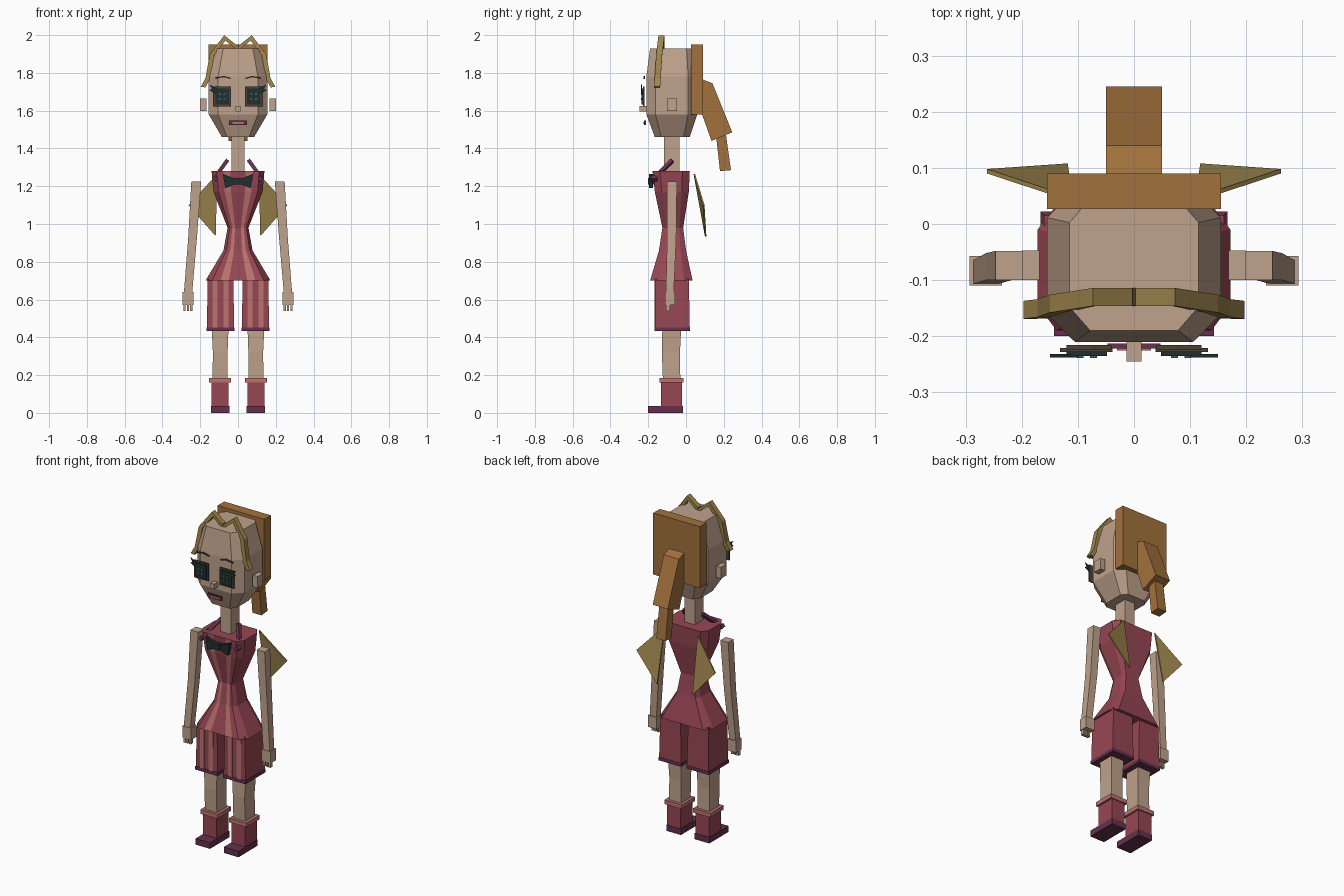
import bpy, bmesh
from mathutils import Vector

cube = bpy.data.objects.get("Cube")
if cube:
    bpy.data.objects.remove(cube, do_unlink=True)


def material(name, r, g, b):
    m = bpy.data.materials.new(name)
    m.use_nodes = True
    m.diffuse_color = (r, g, b, 1)
    m.node_tree.nodes["Principled BSDF"].inputs["Base Color"].default_value = (r, g, b, 1)
    return m


SKIN = material("skin", .52, .36, .26)
HAIR = material("brown hair", .36, .165, .045)
GOLD = material("gold", .35, .24, .075)
RED = material("red cloth", .31, .062, .085)
PINK = material("pink trim", .50, .17, .16)
PLUM = material("plum", .13, .03, .075)
DARK = material("dark green", .015, .028, .028)
UMBER = material("dark umber", .07, .055, .035)
TEAL = material("teal", .05, .11, .10)


def finish(name, bm, mats):
    bmesh.ops.recalc_face_normals(bm, faces=bm.faces)
    me = bpy.data.meshes.new(name)
    bm.to_mesh(me)
    bm.free()
    for m in mats:
        me.materials.append(m)
    ob = bpy.data.objects.new(name, me)
    bpy.context.collection.objects.link(ob)
    return ob


def loft(name, rings, mats, rule=lambda j: 0):
    """Skin a stack of equal point rings; rule gives the material per column."""
    bm = bmesh.new()
    vs = [[bm.verts.new(p) for p in ring] for ring in rings]
    n = len(vs[0])
    for a, b in zip(vs, vs[1:]):
        for j in range(n):
            k = (j + 1) % n
            bm.faces.new((a[j], a[k], b[k], b[j])).material_index = rule(j)
    bm.faces.new(vs[0])
    bm.faces.new(vs[-1])
    return finish(name, bm, mats)


def rect(z, x0, x1, y0, y1):
    return [(x0, y0, z), (x1, y0, z), (x1, y1, z), (x0, y1, z)]


def octagon(z, hx, y0, y1, front=.68, cut=.18, splits=()):
    """Chamfered rectangle ring, its front edge split at the given fractions."""
    f, c = hx * front, (y1 - y0) * cut
    pts = [(s * f, y0, z) for s in (-1, *splits, 1)]
    return pts + [(hx, y0 + c, z), (hx, y1 - c, z), (f, y1, z),
                  (-f, y1, z), (-hx, y1 - c, z), (-hx, y0 + c, z)]


def box(name, x, y, z, mat):
    return loft(name, [rect(h, *x, *y) for h in z], [mat])


def plate(name, pts, y0, y1, mat):
    """Extrude an x-z outline along y."""
    return loft(name, [[(px, y, pz) for px, pz in pts] for y in (y0, y1)], [mat])


def side_plate(name, pts, hx, mat):
    """Extrude a y-z outline along x."""
    return loft(name, [[(x, py, pz) for py, pz in pts] for x in (-hx, hx)], [mat])


def bar(name, p, q, t, mat):
    p, q = Vector(p), Vector(q)
    d = (q - p).normalized()
    u = d.cross(Vector((0, 1, 0))).normalized() * t
    v = d.cross(u).normalized() * t
    return loft(name, [[c + u + v, c - u + v, c - u - v, c + u - v] for c in (p, q)], [mat])


# Head, neck and face
loft("head", [octagon(1.46, .085, -.165, .02), octagon(1.58, .155, -.21, .06),
              octagon(1.78, .155, -.21, .06), octagon(1.93, .115, -.19, .045)], [SKIN])
box("neck", (-.034, .034), (-.117, -.035), (1.27, 1.47), SKIN)
box("nose", (-.013, .013), (-.245, -.208), (1.595, 1.625), SKIN)
box("mouth", (-.047, .047), (-.222, -.213), (1.523, 1.547), PLUM)
box("lips", (-.03, .03), (-.225, -.221), (1.53, 1.539), PINK)

# Hair block and ponytail
box("hair_back", (-.155, .155), (.027, .09), (1.58, 1.95), HAIR)
side_plate("ponytail_top", [(.085, 1.58), (.088, 1.765), (.14, 1.745),
                            (.245, 1.485), (.135, 1.44)], .05, HAIR)
side_plate("ponytail_tip", [(.16, 1.46), (.212, 1.47), (.238, 1.285), (.18, 1.28)], .03, HAIR)

# Striped bodice with flared hem
STRIPES = (-.68, -.35, .35, .68)
body = [(.70, .172, -.19, .035), (.86, .077, -.143, .0), (.98, .055, -.125, -.015),
        (1.17, .13, -.165, .015), (1.28, .14, -.177, .02)]
loft("bodice", [octagon(z, hx, a, b, .8, .2, STRIPES) for z, hx, a, b in body],
     [RED, PINK], lambda j: 1 if j in (1, 3) else 0)

# Bow tie
plate("bow_tie", [(-.08, 1.265), (-.015, 1.24), (.015, 1.24), (.08, 1.265),
                  (.068, 1.19), (.015, 1.21), (-.015, 1.21), (-.068, 1.19)], -.195, -.175, DARK)
box("bow_knot", (-.016, .016), (-.2, -.17), (1.208, 1.243), DARK)

for tag, s in (("left", 1), ("right", -1)):
    def sx(a, b):
        return (s * a, s * b)

    def flip(pts):
        return [(s * x, z) for x, z in pts]

    box(tag + "_ear", sx(.168, .2), (-.1, -.047), (1.597, 1.665), SKIN)

    # Square button eye with frame, four holes and lashes
    box(tag + "_eye_frame", sx(.038, .132), (-.228, -.221), (1.622, 1.727), UMBER)
    box(tag + "_eye", sx(.048, .12), (-.235, -.228), (1.632, 1.717), DARK)
    for x in (.072, .096):
        for z in (1.662, 1.688):
            box(tag + "_eye_hole", sx(x - .006, x + .006), (-.239, -.235), (z - .006, z + .006), TEAL)
    plate(tag + "_lashes", flip([(.1, 1.712), (.15, 1.738), (.138, 1.718), (.15, 1.708), (.122, 1.69)]),
          -.238, -.232, DARK)
    plate(tag + "_eyebrow", flip([(.04, 1.768), (.075, 1.777), (.12, 1.77),
                                  (.12, 1.776), (.075, 1.784), (.04, 1.774)]), -.224, -.216, UMBER)

    # Gold fringe strand swept over the brow
    strand = [(0, 1.93, -.13), (.07, 1.985, -.13), (.138, 1.895, -.142), (.16, 1.77, -.15), (.185, 1.725, -.153)]
    rings = []
    for x, z, y in strand:
        w, h = (.012, .002) if x > .1 else (.003, .014)
        rings.append([(s * (x - w), y - .016, z - h), (s * (x + w), y - .016, z + h),
                      (s * (x + w), y + .016, z + h), (s * (x - w), y + .016, z - h)])
    loft(tag + "_fringe", rings, [GOLD])

    # Wing
    tri = [(.11, .04, 1.265), (.262, .09, 1.1), (.118, .1, .935)]
    loft(tag + "_wing", [[(s * x, y + d, z) for x, y, z in tri] for d in (0, .008)], [GOLD])

    # Shoulder strap and button
    bar(tag + "_strap", (s * .105, -.14, 1.27), (s * .058, -.075, 1.335), .01, PLUM)
    plate(tag + "_strap_button", [(s * (.118 + a), 1.24 + b) for a, b in
          ((-.014, 0), (0, .016), (.014, 0), (0, -.016))], -.185, -.15, PLUM)

    # Arm, hand and fingers
    loft(tag + "_arm", [rect(1.225, *sx(.195, .247), -.1, -.048),
                        rect(.92, *sx(.218, .264), -.1, -.052),
                        rect(.63, *sx(.243, .287), -.107, -.065)], [SKIN])
    box(tag + "_hand", sx(.235, .293), (-.11, -.057), (.57, .64), SKIN)
    for i in range(3):
        x = .241 + i * .018
        box(tag + "_finger", sx(x, x + .012), (-.105, -.085), (.54, .575), SKIN)

    # Striped short leg with hem
    loft(tag + "_short", [rect(.45, *sx(.02, .165), -.165, .02),
                          rect(.71, *sx(.025, .16), -.163, .015)], [RED])
    box(tag + "_short_hem", sx(.018, .167), (-.168, .022), (.433, .453), PLUM)
    for a in (.05, .108):
        box(tag + "_short_stripe", sx(a, a + .028), (-.168, -.162), (.453, .70), PINK)

    # Leg, boot, cuff and sole
    loft(tag + "_leg", [rect(.17, *sx(.055, .135), -.122, -.03),
                        rect(.32, *sx(.055, .133), -.128, -.032),
                        rect(.46, *sx(.05, .14), -.125, -.025)], [SKIN])
    box(tag + "_boot", sx(.05, .14), (-.133, -.02), (.03, .165), RED)
    box(tag + "_boot_cuff", sx(.038, .153), (-.14, -.013), (.16, .185), PINK)
    box(tag + "_sole", sx(.046, .143), (-.2, -.017), (0, .036), PLUM)
